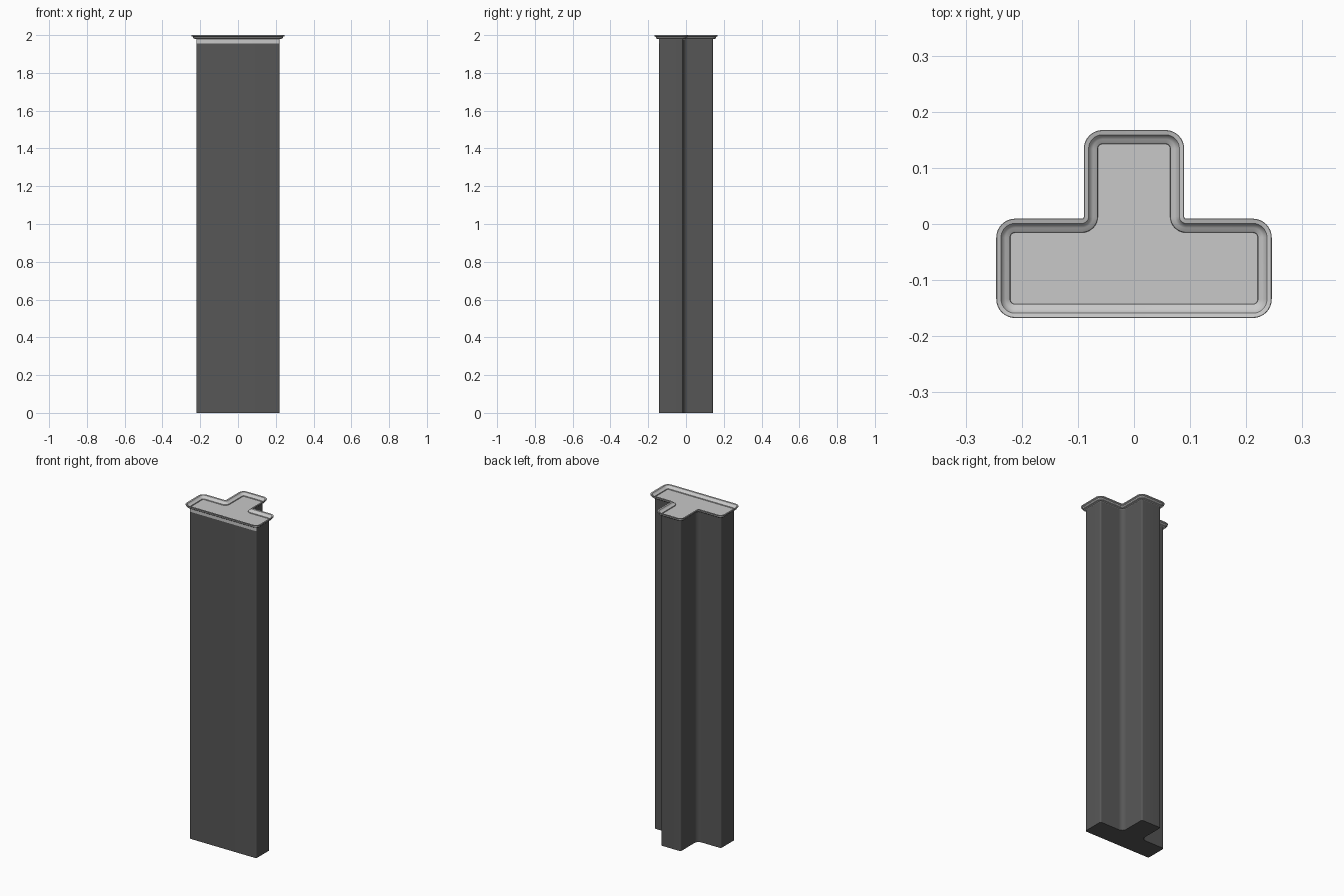
import bpy, bmesh, math
from mathutils import Vector

if "Cube" in bpy.data.objects:
    bpy.data.objects.remove(bpy.data.objects["Cube"])

# T-shaped outline of the body, counter-clockwise
CORNERS = [(-0.221, -0.143), (0.221, -0.143), (0.221, -0.015), (0.065, -0.015),
           (0.065, 0.143), (-0.065, 0.143), (-0.065, -0.015), (-0.221, -0.015)]
R_OUT, R_IN, STEPS = 0.009, 0.028, 8


def material(name, v):
    m = bpy.data.materials.new(name)
    m.diffuse_color = (v, v, v, 1)
    m.use_nodes = True
    m.node_tree.nodes["Principled BSDF"].inputs["Base Color"].default_value = m.diffuse_color
    return m


def outline(d):
    """Rounded T outline, moved outwards by d."""
    pts, n = [], len(CORNERS)
    c = [Vector(p) for p in CORNERS]
    for i in range(n):
        a = (c[i] - c[i - 1]).normalized()
        b = (c[(i + 1) % n] - c[i]).normalized()
        convex = a.x * b.y - a.y * b.x > 0
        s = 1 if convex else -1
        p = c[i] + (a - b) * d * s
        r = max(R_OUT + d, 0.002) if convex else max(R_IN - d, 0.002)
        mid = p + (b - a) * r
        for k in range(STEPS + 1):
            t = math.pi / 2 * k / STEPS
            pts.append(mid + r * (a * math.sin(t) - b * math.cos(t)))
    return pts


def loft(name, profile, mat, shift_y=0.0):
    """Stack outlines given as (offset, z) and close both ends."""
    bm = bmesh.new()
    rings = [[bm.verts.new((p.x, p.y + shift_y, z)) for p in outline(d)]
             for d, z in profile]
    for lo, hi in zip(rings, rings[1:]):
        n = len(lo)
        for i in range(n):
            j = (i + 1) % n
            bm.faces.new((lo[i], lo[j], hi[j], hi[i]))
    bm.faces.new(rings[0][::-1])
    bm.faces.new(rings[-1])
    me = bpy.data.meshes.new(name)
    bm.to_mesh(me)
    bm.free()
    me.materials.append(mat)
    ob = bpy.data.objects.new(name, me)
    bpy.context.collection.objects.link(ob)
    bpy.ops.object.select_all(action='DESELECT')
    ob.select_set(True)
    bpy.context.view_layer.objects.active = ob
    bpy.ops.object.shade_smooth_by_angle(angle=math.radians(35))
    return ob


dark = material("dark_grey", 0.095)
light = material("light_grey", 0.58)

# Tall body
loft("body", [(0, 0), (0, 1.977)], dark)

# Lid: stepped lip outside, rolled rim, sunken panel inside
loft("lid", [(-0.002, 1.974), (0.0, 1.980), (0.013, 1.981), (0.016, 1.984),
             (0.017, 1.991), (0.024, 1.994), (0.0245, 1.999), (0.0235, 2.0),
             (0.016, 1.998), (0.013, 1.992), (0.008, 1.988), (0.002, 1.986),
             (0.0, 1.984), (-0.0005, 1.979)], light)

# Lid skirt, showing as a light band at the front of the body
loft("lid_skirt", [(-0.0008, 1.955), (-0.0008, 1.978)], light, shift_y=-0.0014)
